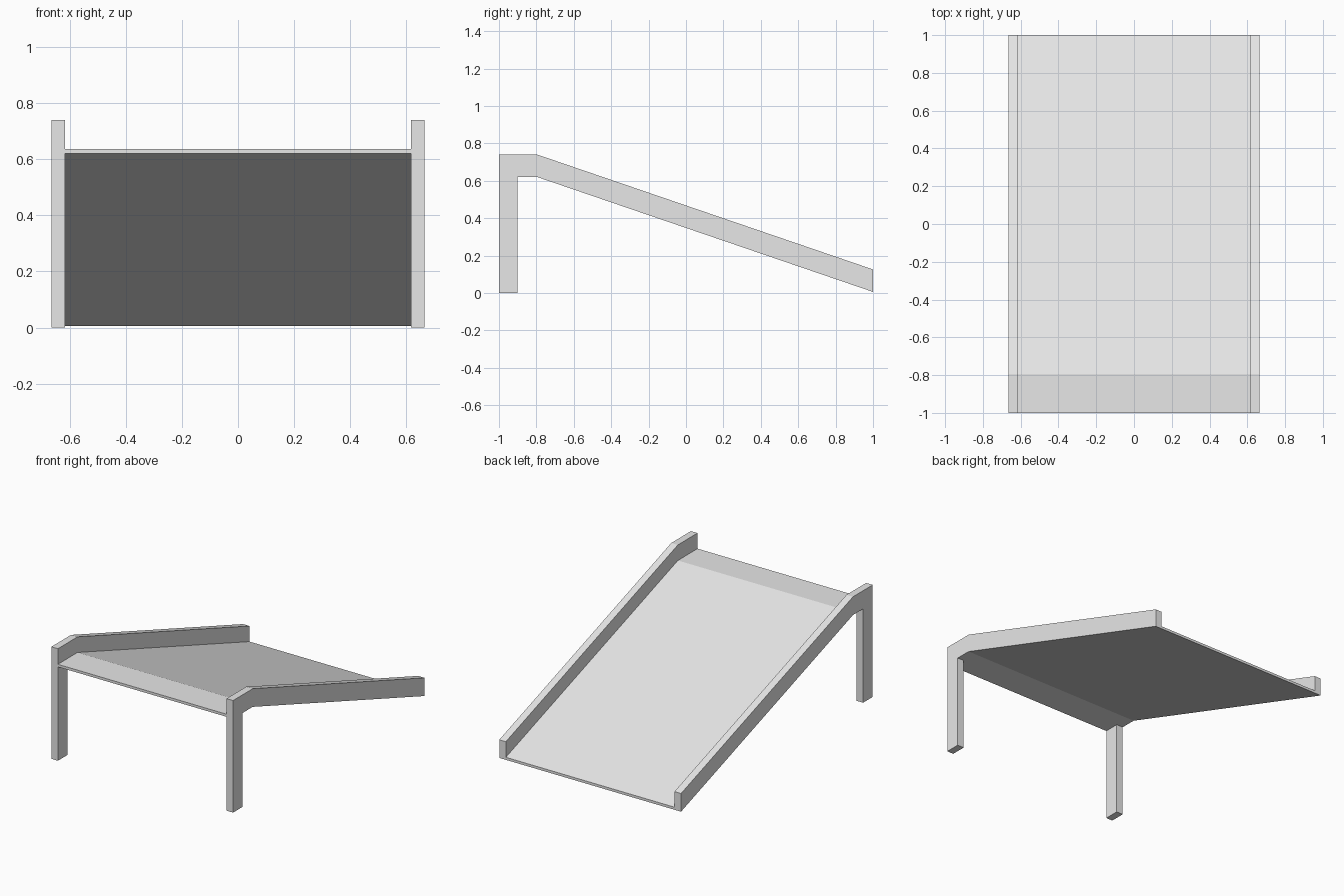
import bpy

if "Cube" in bpy.data.objects:
    bpy.data.objects.remove(bpy.data.objects["Cube"])

# Single flat grey for the whole ramp
grey = bpy.data.materials.new("light_grey")
grey.diffuse_color = (0.8, 0.8, 0.8, 1)
grey.use_nodes = True
grey.node_tree.nodes["Principled BSDF"].inputs["Base Color"].default_value = grey.diffuse_color


def extrude_x(name, profile, x0, x1):
    """Solid made by extruding a (y, z) outline, counter-clockwise seen from +x."""
    n = len(profile)
    verts = [(x, y, z) for x in (x0, x1) for y, z in profile]
    faces = [tuple(reversed(range(n))), tuple(range(n, 2 * n))]
    faces += [(i, (i + 1) % n, n + (i + 1) % n, n + i) for i in range(n)]
    mesh = bpy.data.meshes.new(name)
    mesh.from_pydata(verts, [], faces)
    mesh.materials.append(grey)
    obj = bpy.data.objects.new(name, mesh)
    bpy.context.collection.objects.link(obj)
    return obj


INNER, OUTER = 0.616, 0.664      # rail inner and outer faces
UNDER, TOP = 0.62, 0.74          # rail heights on the level part
LOW = 0.006                      # underside height at the foot of the slope
DECK = 0.017                     # deck thickness

# Side rails, each with its front post in the same outline
rail_profile = [(-1, 0), (-0.9, 0), (-0.9, UNDER), (-0.795, UNDER),
                (1, LOW), (1, LOW + 0.12), (-0.795, TOP), (-1, TOP)]
for side, x0, x1 in (("left", -OUTER, -INNER), ("right", INNER, OUTER)):
    extrude_x(side + "_rail_and_post", rail_profile, x0, x1)

# Thin deck: level landing, then the slope
deck_profile = [(-1, UNDER), (-0.795, UNDER), (1, LOW),
                (1, LOW + DECK), (-0.795, UNDER + DECK), (-1, UNDER + DECK)]
extrude_x("deck", deck_profile, -INNER, INNER)
